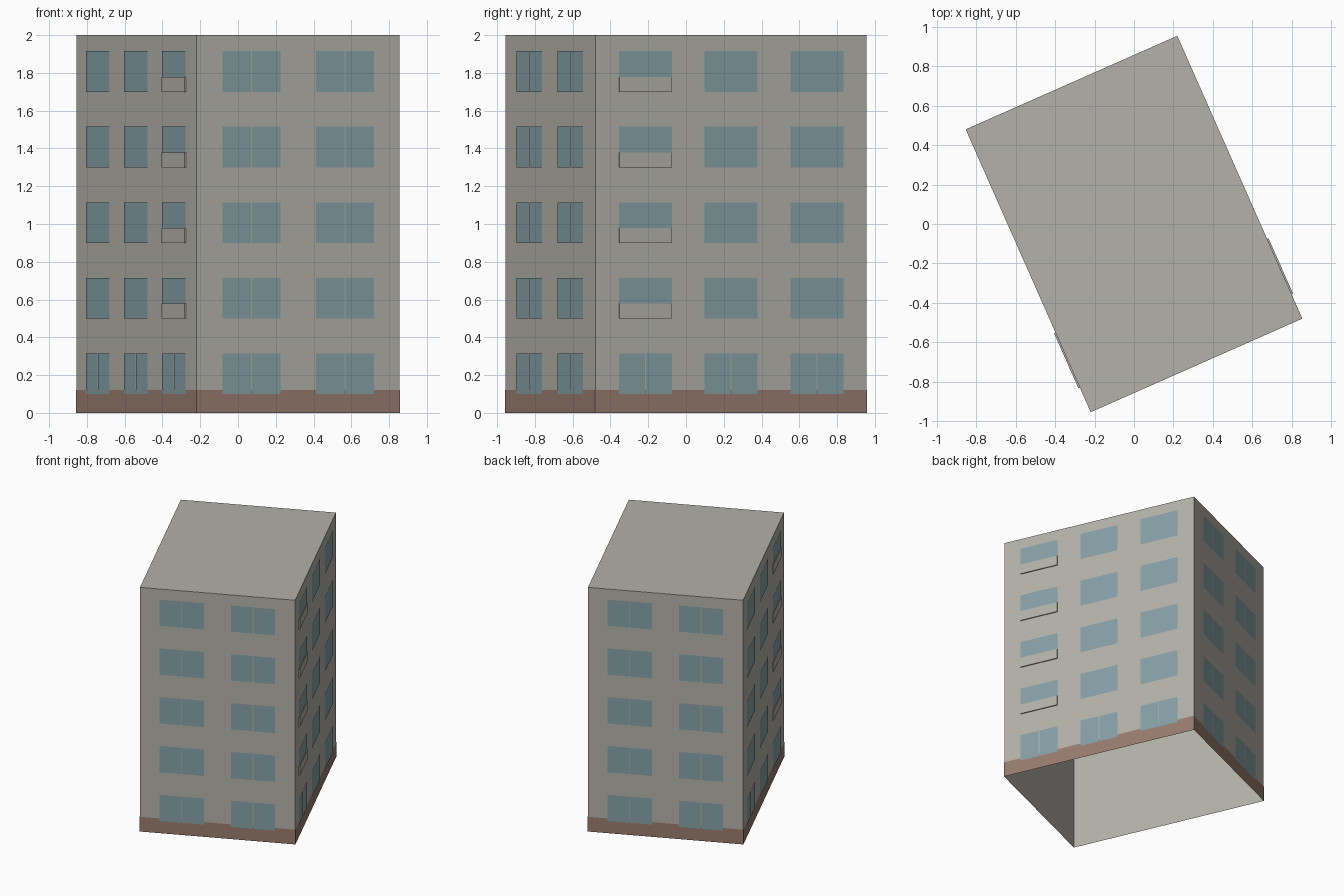
import bpy
import bmesh
from math import radians, pi
from mathutils import Matrix, Vector

cube = bpy.data.objects.get("Cube")
if cube:
    bpy.data.objects.remove(cube, do_unlink=True)

WIDTH, DEPTH, HEIGHT = 1.175, 1.57, 2.0
TURN = Matrix.Rotation(radians(23.85), 4, "Z")


def material(name, colour):
    mat = bpy.data.materials.new(name)
    mat.use_nodes = True
    mat.diffuse_color = (*colour, 1)
    mat.node_tree.nodes["Principled BSDF"].inputs["Base Color"].default_value = (*colour, 1)
    return mat


concrete = material("warm_grey_concrete", (0.45, 0.44, 0.40))
glass = material("blue_grey_glass", (0.24, 0.35, 0.38))
brown = material("brown_plinth", (0.31, 0.20, 0.155))


def finish(bm, name, mat):
    mesh = bpy.data.meshes.new(name)
    bm.to_mesh(mesh)
    bm.free()
    mesh.materials.append(mat)
    obj = bpy.data.objects.new(name, mesh)
    obj.matrix_world = TURN
    bpy.context.collection.objects.link(obj)


def open_box(name, mat, width, depth, height, keep):
    """Box standing on the ground, keeping only faces chosen by normal."""
    bm = bmesh.new()
    bmesh.ops.create_cube(bm, size=1)
    bmesh.ops.translate(bm, verts=bm.verts, vec=(0, 0, 0.5))
    bmesh.ops.scale(bm, verts=bm.verts, vec=(width, depth, height))
    bm.normal_update()
    drop = [f for f in bm.faces if not keep(f.normal)]
    bmesh.ops.delete(bm, geom=drop, context="FACES")
    finish(bm, name, mat)


def wall_frame(turn, length, distance):
    """u runs along the wall from its left end, v points outwards, z up."""
    return Matrix.Rotation(turn, 4, "Z") @ Matrix.Translation((-length / 2, -distance, 0))


def pane(bm, frame, u0, u1, z0, z1, out=0.004):
    corners = [(u0, z0), (u1, z0), (u1, z1), (u0, z1)]
    bm.faces.new([bm.verts.new(frame @ Vector((u, -out, z))) for u, z in corners])


def balcony(bm, frame, u0, u1, z0, z1, out=0.008):
    shape = (Matrix.Translation(((u0 + u1) / 2, -out / 2, (z0 + z1) / 2))
             @ Matrix.Diagonal((u1 - u0, out, z1 - z0, 1)))
    bmesh.ops.create_cube(bm, size=1, matrix=frame @ shape)


# Shell with an open underside, and the painted band round its foot
open_box("building_shell", concrete, WIDTH, DEPTH, HEIGHT, lambda n: n.z > -0.5)
open_box("plinth_band", brown, WIDTH + 0.004, DEPTH + 0.004, 0.12, lambda n: abs(n.z) < 0.5)

# Walls: turn, length, distance, window columns, column with balconies
SHORT = [(0.15, 0.485), (0.69, 1.025)]
LONG = [(0.136, 0.442), (0.632, 0.938), (1.128, 1.434)]
walls = {
    "front": (0, WIDTH, DEPTH / 2, SHORT, None),
    "right": (pi / 2, DEPTH, WIDTH / 2, LONG, 0),
    "back": (pi, WIDTH, DEPTH / 2, SHORT, None),
    "left": (-pi / 2, DEPTH, WIDTH / 2, LONG, 2),
}
GAP = 0.003

for side, (turn, length, distance, columns, balcony_column) in walls.items():
    frame = wall_frame(turn, length, distance)
    windows, balconies = bmesh.new(), bmesh.new()
    for floor in range(5):
        z0 = 0.10 + 0.4 * floor
        z1 = z0 + 0.215
        for column, (u0, u1) in enumerate(columns):
            # Paired panes on the short walls and the ground floor
            if floor == 0 or columns is SHORT:
                middle = (u0 + u1) / 2
                pane(windows, frame, u0, middle - GAP, z0, z1)
                pane(windows, frame, middle + GAP, u1, z0, z1)
            else:
                pane(windows, frame, u0, u1, z0, z1)
            # Parapets over the lower part of the upper windows
            if floor and column == balcony_column:
                balcony(balconies, frame, u0, u1, z0 - 0.001, z0 + 0.078)
    finish(windows, side + "_windows", glass)
    if balcony_column is None:
        balconies.free()
    else:
        finish(balconies, side + "_balconies", concrete)
